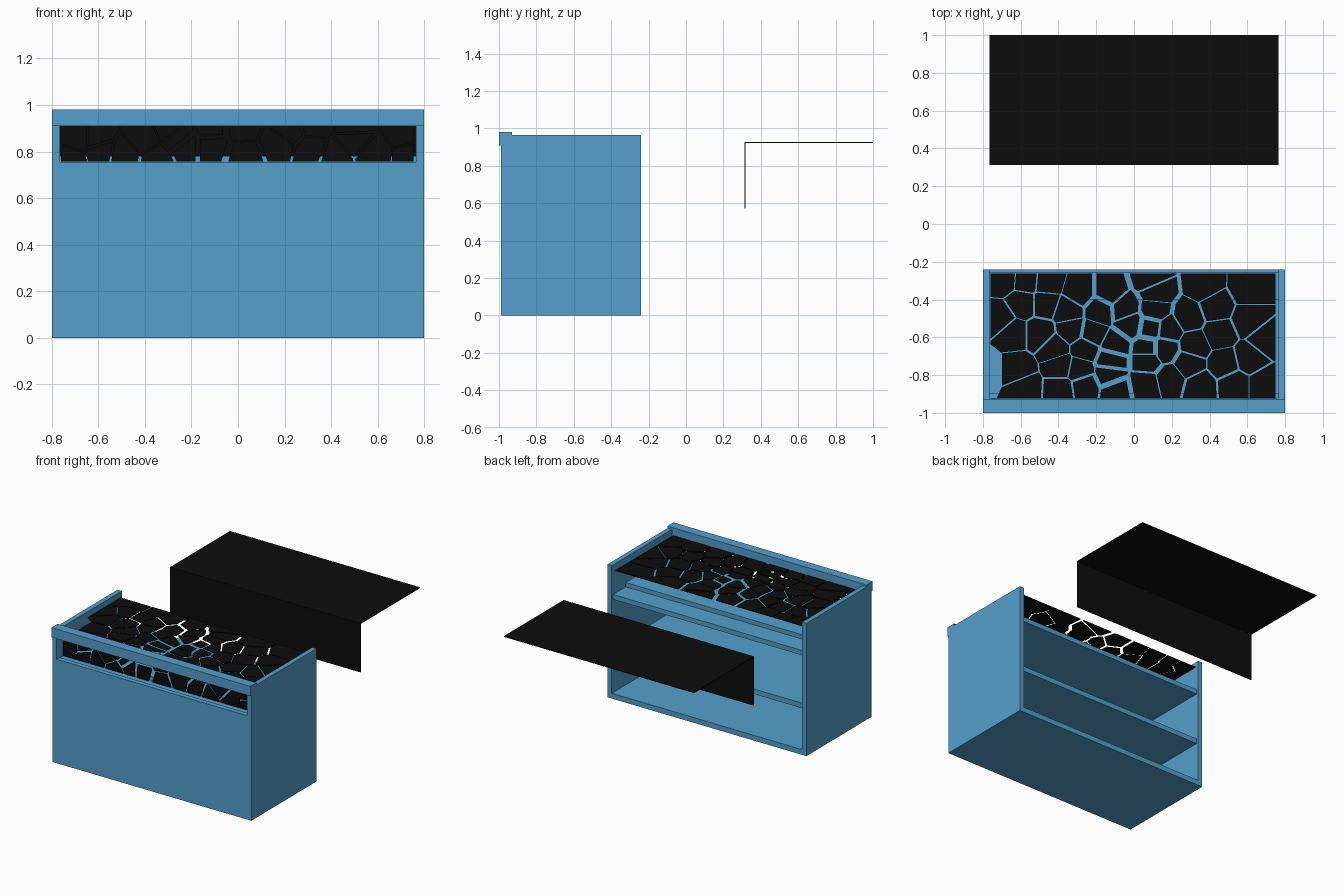
import bpy, bmesh, math, random
from mathutils import Vector

if "Cube" in bpy.data.objects:
    bpy.data.objects.remove(bpy.data.objects["Cube"])

random.seed(4)


def material(name, rgb):
    m = bpy.data.materials.new(name)
    m.diffuse_color = (*rgb, 1)
    m.use_nodes = True
    m.node_tree.nodes["Principled BSDF"].inputs["Base Color"].default_value = m.diffuse_color
    return m


BLUE = material("blue_paint", (0.09, 0.35, 0.60))
BLACK = material("dark_glass", (0.004, 0.004, 0.004))


def new_object(name, bm, mat):
    bmesh.ops.recalc_face_normals(bm, faces=bm.faces)
    me = bpy.data.meshes.new(name)
    bm.to_mesh(me)
    bm.free()
    me.materials.append(mat)
    ob = bpy.data.objects.new(name, me)
    bpy.context.collection.objects.link(ob)
    return ob


def box(name, x, y, z, mat=BLUE):
    bm = bmesh.new()
    bmesh.ops.create_cube(bm, size=1)
    for v in bm.verts:
        v.co = [a + (b - a) * (c + 0.5) for (a, b), c in zip((x, y, z), v.co)]
    return new_object(name, bm, mat)


def clip(poly, point, normal):
    """Keep the part of a 2D polygon on the negative side of a line."""
    out = []
    for a, b in zip(poly, poly[1:] + poly[:1]):
        da, db = (a - point).dot(normal), (b - point).dot(normal)
        if da <= 0:
            out.append(a)
        if da * db < 0:
            out.append(a.lerp(b, da / (da - db)))
    return out


def shards(name, seeds, rect, place, thick, empty=()):
    """Broken pane: Voronoi cells with uneven cracks, wider in the middle."""
    x0, x1, y0, y1 = rect
    gaps = {}
    bm = bmesh.new()
    for i, s in enumerate(seeds):
        if i in empty:
            continue
        poly = [Vector(p) for p in ((x0, y0), (x1, y0), (x1, y1), (x0, y1))]
        for j, t in enumerate(seeds):
            if i == j or len(poly) < 3:
                continue
            key = (min(i, j), max(i, j))
            mid = (s + t) / 2
            if key not in gaps:
                wide = 0.010 * math.exp(-(mid.x / 0.3) ** 2)
                gaps[key] = 0.002 + random.random() * (0.004 + wide)
            n = (t - s).normalized()
            poly = clip(poly, mid - n * gaps[key], n)
        if len(poly) < 3:
            continue
        face = bm.faces.new([bm.verts.new(place(p)) for p in poly])
        ext = bmesh.ops.extrude_face_region(bm, geom=[face], use_keep_orig=True)
        for v in ext["geom"]:
            if isinstance(v, bmesh.types.BMVert):
                v.co += Vector(thick)
    return new_object(name, bm, BLACK)


# cabinet carcass
for side, sx in (("left", -1), ("right", 1)):
    box(side + "_side_panel", sorted((sx * 0.765, sx * 0.8)), (-0.99, -0.24), (0, 0.965))
IN = (-0.765, 0.765)
box("front_panel", IN, (-0.99, -0.955), (0, 0.755))
box("bottom_board", IN, (-0.955, -0.24), (0, 0.038))
box("middle_shelf", IN, (-0.955, -0.255), (0.33, 0.367))
box("display_shelf", IN, (-0.955, -0.255), (0.715, 0.75))
box("display_step", IN, (-0.90, -0.40), (0.75, 0.782))
box("top_rail", (-0.8, 0.8), (-1.0, -0.93), (0.91, 0.98))

# broken top pane, cell centres in hundredths
CELLS = [(-69, -29), (-57, -30), (-46, -31), (-59, -42), (-47, -42), (-29, -36), (-13, -36),
         (9, -29), (12, -36), (11, -46), (37, -33), (61, -34), (-35, -46), (-18, -46), (-5, -45),
         (-71, -50), (-64, -58), (-50, -58), (-33, -56), (-22, -58), (-2, -53), (-10, -64),
         (9, -55), (18, -56), (29, -49), (43, -44), (61, -51), (45, -58), (69, -61), (32, -64),
         (16, -66), (7, -66), (-42, -66), (-26, -66), (-12, -72), (-62, -77), (-39, -75),
         (-29, -77), (-13, -80), (-58, -87), (-39, -88), (-26, -86), (-10, -88), (7, -72),
         (6, -85), (19, -82), (29, -74), (48, -74), (61, -71), (35, -86), (53, -85), (69, -85),
         (-79, -77)]
seeds = [Vector((x / 100, y / 100)) for x, y in CELLS]
shards("top_glass_shards", seeds, (-0.76, 0.75, -0.925, -0.262),
       lambda p: (p.x, p.y, 0.922), (0, 0, 0.005), empty=(len(seeds) - 1,))

# broken front pane behind the opening
seeds = [Vector((-0.76 + 1.52 * (k // 2 + random.random()) / 12,
                 0.75 + 0.09 * (k % 2 + random.random()))) for k in range(24)]
shards("front_glass_shards", seeds, (-0.76, 0.755, 0.757, 0.92),
       lambda p: (p.x, -0.925, p.y), (0, 0.005, 0))

# intact spare pane, an L of glass behind the cabinet
bm = bmesh.new()
profile = [(1.0, 0.927), (0.313, 0.927), (0.313, 0.571), (0.318, 0.571), (0.318, 0.922), (1.0, 0.922)]
left, right = ([bm.verts.new((x, y, z)) for y, z in profile] for x in IN)
bm.faces.new(left)
bm.faces.new(right)
for i in range(6):
    j = (i + 1) % 6
    bm.faces.new((left[i], left[j], right[j], right[i]))
new_object("intact_glass", bm, BLACK)
